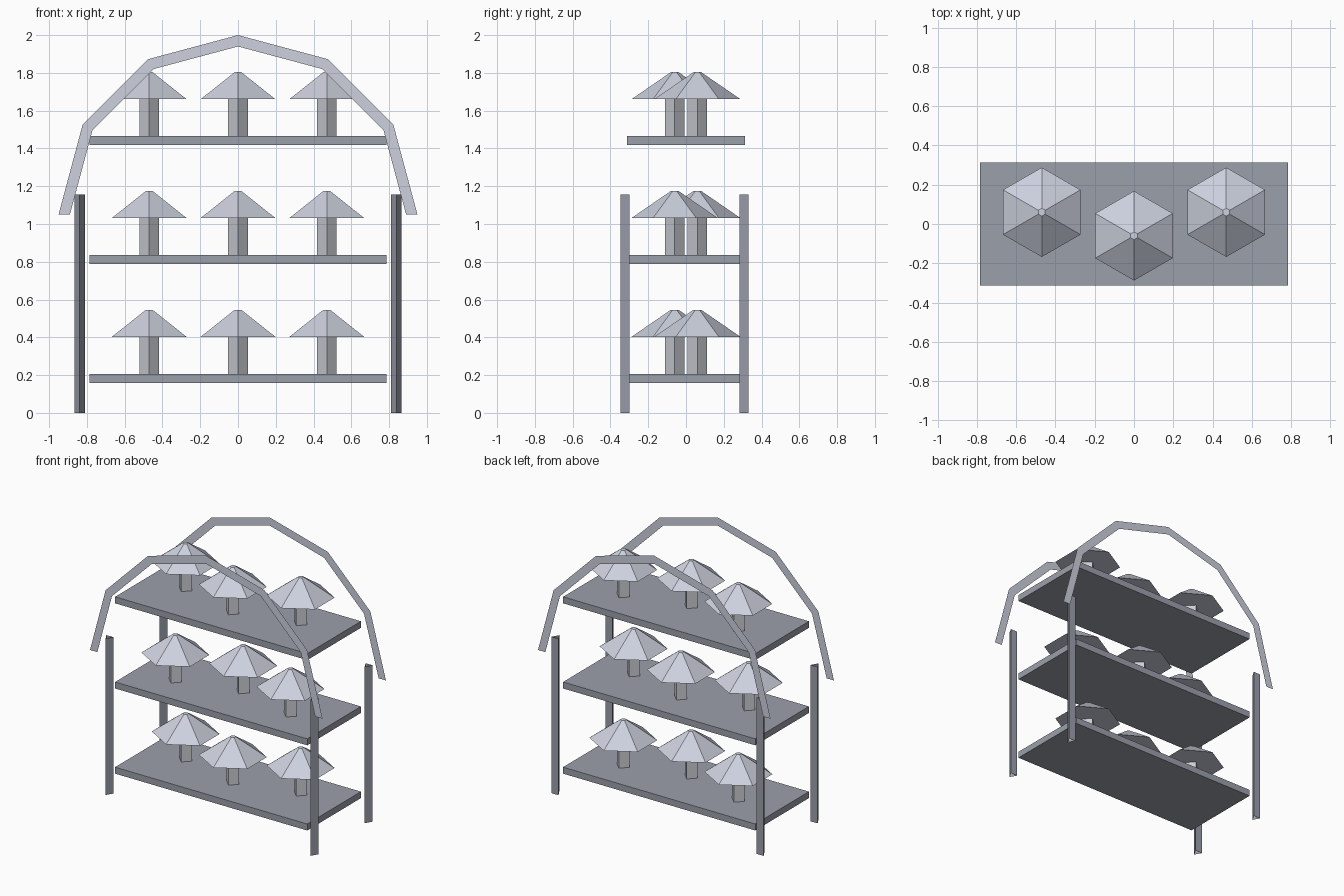
import bpy
import bmesh
from math import sin, cos, pi

cube = bpy.data.objects.get("Cube")
if cube:
    bpy.data.objects.remove(cube, do_unlink=True)


def make_material(name, rgb):
    mat = bpy.data.materials.new(name)
    mat.use_nodes = True
    mat.diffuse_color = (*rgb, 1)
    mat.node_tree.nodes["Principled BSDF"].inputs["Base Color"].default_value = (*rgb, 1)
    return mat


slate = make_material("slate grey", (0.33, 0.35, 0.41))
pale = make_material("pale grey", (0.61, 0.64, 0.73))
stone = make_material("stone grey", (0.60, 0.62, 0.67))


def finish(name, bm, mat, location=(0, 0, 0)):
    mesh = bpy.data.meshes.new(name)
    bm.to_mesh(mesh)
    bm.free()
    mesh.materials.append(mat)
    obj = bpy.data.objects.new(name, mesh)
    obj.location = location
    bpy.context.collection.objects.link(obj)
    return obj


def prism(name, mat, location, sides, r_low, r_high, height, capped=True):
    """Upright flat-sided frustum with one corner pointing to the front."""
    bm = bmesh.new()
    rings = []
    for r, z in ((r_low, 0), (r_high, height)):
        angles = [2 * pi * i / sides - pi / 2 for i in range(sides)]
        rings.append([bm.verts.new((r * cos(a), r * sin(a), z)) for a in angles])
    low, high = rings
    for i in range(sides):
        j = (i + 1) % sides
        bm.faces.new((low[i], low[j], high[j], high[i]))
    if capped:
        bm.faces.new(low[::-1])
        bm.faces.new(high)
    return finish(name, bm, mat, location)


def shelf(name, z):
    bm = bmesh.new()
    bmesh.ops.create_cube(bm, size=1)
    bmesh.ops.scale(bm, vec=(1.57, 0.626, 0.048), verts=bm.verts)
    return finish(name, bm, slate, (0, 0, z))


def arch(name, y):
    """Thin half ring of six straight segments."""
    bm = bmesh.new()
    pairs = []
    for i in range(7):
        a = pi * i / 6
        pairs.append([bm.verts.new((r * cos(a), 0, r * sin(a))) for r in (0.89, 0.95)])
    for (a, b), (c, d) in zip(pairs, pairs[1:]):
        bm.faces.new((a, b, d, c))
    return finish(name, bm, pale, (0, y, 1.05))


# Three shelves, each with a zigzag row of mushrooms
for level, label in enumerate(("lower", "middle", "upper")):
    z = 0.183 + 0.629 * level
    shelf(f"{label}_shelf", z)
    for col, side in enumerate((-1, 0, 1)):
        x = 0.47 * side
        y = 0.06 if (level + col) % 2 == 0 else -0.06
        prism(f"{label}_stem_{col + 1}", stone, (x, y, z + 0.024), 4, 0.052, 0.052, 0.197)
        prism(f"{label}_cap_{col + 1}", pale, (x, y, z + 0.22), 6, 0.228, 0.02, 0.143)

# Three-sided hollow corner posts and the two arches
for y_sign, depth in ((-1, "front"), (1, "back")):
    for x_sign, side in ((-1, "right"), (1, "left")):
        prism(f"{depth}_{side}_post", slate, (0.838 * x_sign, 0.315 * y_sign, 0),
              3, 0.033, 0.033, 1.155, capped=False)
    arch(f"{depth}_arch", 0.37 * y_sign)
